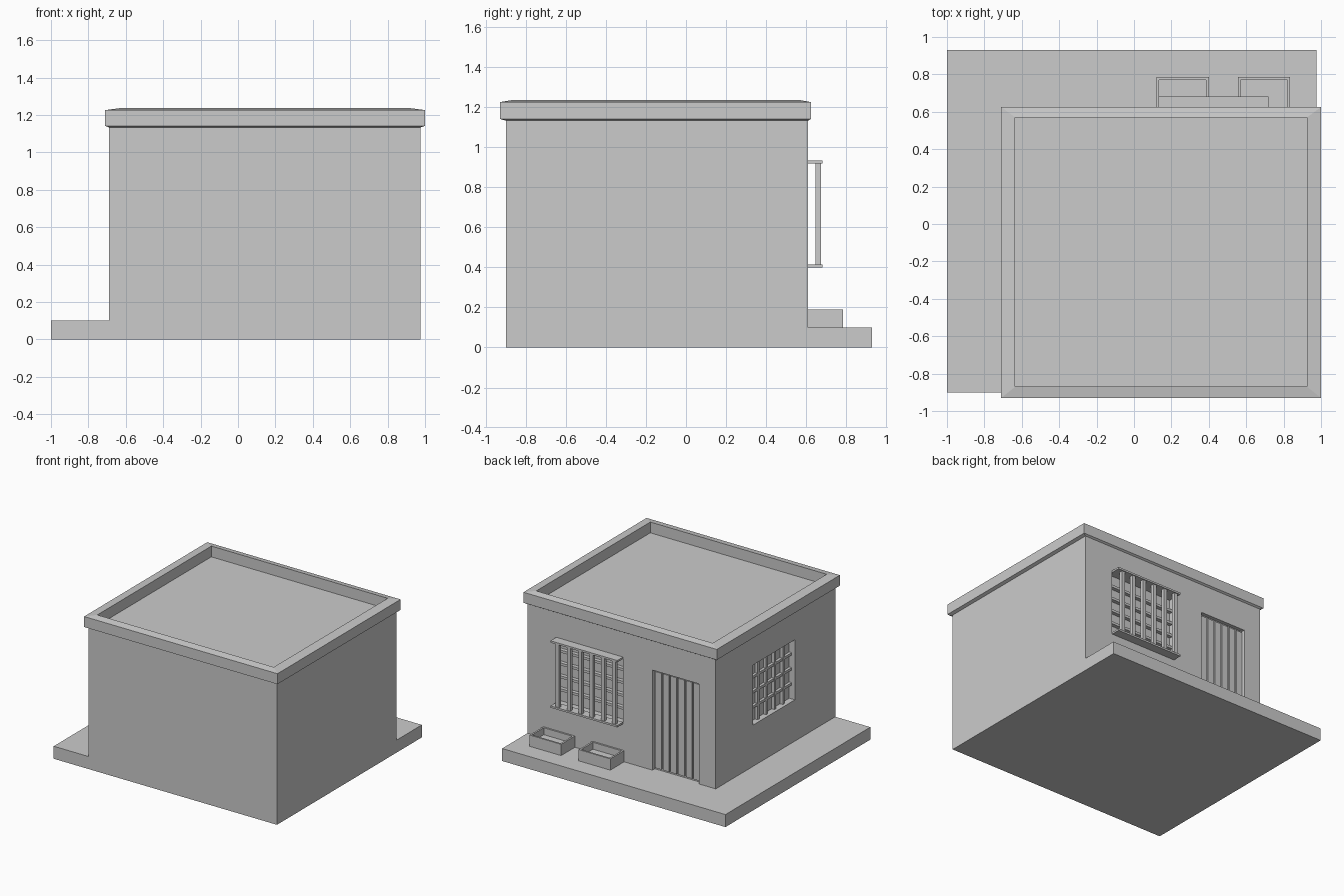
import bpy, bmesh

if "Cube" in bpy.data.objects:
    bpy.data.objects.remove(bpy.data.objects["Cube"])


def mesh_object(name, bm):
    bmesh.ops.recalc_face_normals(bm, faces=bm.faces)
    me = bpy.data.meshes.new(name)
    bm.to_mesh(me)
    bm.free()
    ob = bpy.data.objects.new(name, me)
    bpy.context.collection.objects.link(ob)
    return ob


def rings(name, loops):
    """Stack of rectangles (x0, x1, y0, y1, z) joined by walls and capped."""
    bm = bmesh.new()
    vs = [[bm.verts.new(p) for p in ((a, c, z), (b, c, z), (b, d, z), (a, d, z))]
          for a, b, c, d, z in loops]
    for lo, hi in zip(vs, vs[1:]):
        for i in range(4):
            j = (i + 1) % 4
            bm.faces.new((lo[i], lo[j], hi[j], hi[i]))
    bm.faces.new(vs[0][::-1])
    bm.faces.new(vs[-1])
    return mesh_object(name, bm)


def box(name, x0, x1, y0, y1, z0, z1):
    return rings(name, [(x0, x1, y0, y1, z0), (x0, x1, y0, y1, z1)])


def boolean(target, tool, op):
    m = target.modifiers.new(op, 'BOOLEAN')
    m.operation, m.solver, m.object = op, 'EXACT', tool
    bpy.context.view_layer.objects.active = target
    bpy.ops.object.modifier_apply(modifier=m.name)
    bpy.data.objects.remove(tool)


# House body merged with the base slab, then window and door recesses
house = box("house_body", -.69, .975, -.9, .61, 0, 1.14)
boolean(house, box("slab", -1, .975, -.9, .93, 0, .1), 'UNION')
for c in ((.13, .72, .56, .7, .41, .925),      # back window
          (-.54, -.13, .58, .7, .1, .9),       # door
          (-.8, -.64, -.39, .14, .43, .91)):   # side window
    boolean(house, box("cutter", *c), 'DIFFERENCE')

# Roof parapet with gently sloped rim and sunken roof floor
out, inn = (-.71, 1.0, -.93, .625), (-.635, .925, -.87, .57)
rings("roof_parapet", [(-.69, .975, -.9, .61, 1.133), (*out, 1.142), (*out, 1.226),
                       (*inn, 1.236), (*inn, 1.15)])

# Back window: shelves, security bars and slats
for n, z in (("lower", .4), ("upper", .92)):
    box(f"window_shelf_{n}", .13, .72, .61, .683, z, z + .015)
for i in range(6):
    x = .165 + .1 * i
    box(f"window_bar_{i}", x - .015, x + .015, .648, .675, .415, .92)
for i in range(4):
    z = .513 + .103 * i
    box(f"window_slat_{i}", .13, .72, .56, .59, z - .01, z + .01)

# Side window grille
for i in range(4):
    y = -.284 + .106 * i
    box(f"side_window_mullion_{i}", -.665, -.64, y - .01, y + .01, .43, .91)
for i in range(3):
    z = .55 + .12 * i
    box(f"side_window_rail_{i}", -.662, -.64, -.39, .14, z - .01, z + .01)

# Door planks
for i in range(6):
    x = -.535 + .0675 * i
    box(f"door_plank_{i}", x, x + .055, .58, .592, .115, .885)

# Planter boxes
for n, x in (("left", .555), ("right", .12)):
    o = (x, x + .28, .61, .785)
    i = (x + .014, x + .266, .624, .771)
    rings(f"planter_{n}", [(*o, .1), (*o, .19), (*i, .19), (*i, .135)])
